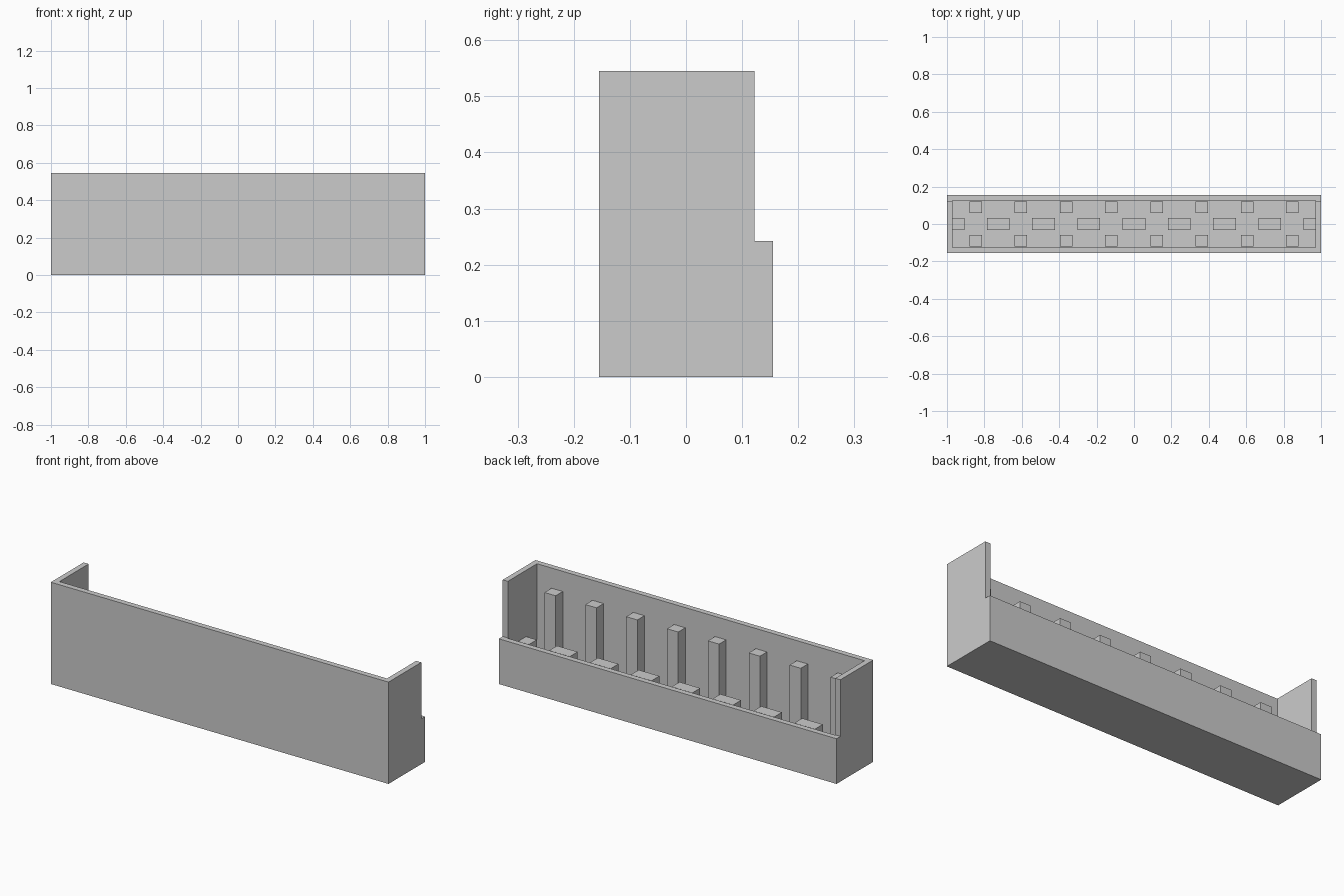
import bpy
import bmesh

cube = bpy.data.objects.get("Cube")
if cube:
    bpy.data.objects.remove(cube, do_unlink=True)

# Single flat grey
grey = bpy.data.materials.new("plain_grey")
grey.use_nodes = True
colour = (0.6, 0.6, 0.6, 1)
grey.diffuse_color = colour
grey.node_tree.nodes["Principled BSDF"].inputs["Base Color"].default_value = colour

WALL = 0.03
FLOOR = 0.03
PITCH = 0.242


def make_object(name, bm):
    bmesh.ops.recalc_face_normals(bm, faces=bm.faces)
    mesh = bpy.data.meshes.new(name)
    bm.to_mesh(mesh)
    bm.free()
    mesh.materials.append(grey)
    obj = bpy.data.objects.new(name, mesh)
    bpy.context.collection.objects.link(obj)
    return obj


def box(name, x0, x1, y0, y1, z0, z1):
    bm = bmesh.new()
    bmesh.ops.create_cube(bm, size=1)
    bmesh.ops.scale(bm, vec=(x1 - x0, y1 - y0, z1 - z0), verts=bm.verts)
    bmesh.ops.translate(bm, vec=((x0 + x1) / 2, (y0 + y1) / 2, (z0 + z1) / 2), verts=bm.verts)
    return make_object(name, bm)


# Tray body: stepped side profile swept along the length
profile = [(-0.155, 0), (0.155, 0), (0.155, 0.242),
           (0.122, 0.242), (0.122, 0.545), (-0.155, 0.545)]
bm = bmesh.new()
side = bm.faces.new([bm.verts.new((-1, y, z)) for y, z in profile])
swept = bmesh.ops.extrude_face_region(bm, geom=[side], use_keep_orig=True)
new_verts = [g for g in swept["geom"] if isinstance(g, bmesh.types.BMVert)]
bmesh.ops.translate(bm, vec=(2, 0, 0), verts=new_verts)
tray = make_object("tray_body", bm)

# Hollow out the tray, open at the top
cutter = box("cavity_cutter", -1 + WALL, 1 - WALL, -0.125, 0.125, FLOOR, 1)
cutter.hide_render = True
cut = tray.modifiers.new("cavity", 'BOOLEAN')
cut.operation = 'DIFFERENCE'
cut.solver = 'EXACT'
cut.object = cutter
bpy.context.view_layer.objects.active = tray
bpy.ops.object.modifier_apply(modifier=cut.name)
bpy.data.objects.remove(cutter, do_unlink=True)

# Tall front posts and short back posts
for i in range(8):
    x = (i - 3.5) * PITCH
    for name, y, top in (("front_post", -0.09, 0.44), ("back_post", 0.09, 0.18)):
        box(f"{name}_{i + 1}", x - 0.033, x + 0.033, y - 0.03, y + 0.03, FLOOR, top)

# Middle row of wide blocks, with half blocks against the end walls
for i in range(9):
    x = (i - 4) * PITCH
    x0 = max(x - 0.061, -1 + WALL)
    x1 = min(x + 0.061, 1 - WALL)
    box(f"middle_block_{i + 1}", x0, x1, -0.033, 0.033, FLOOR, 0.19)
